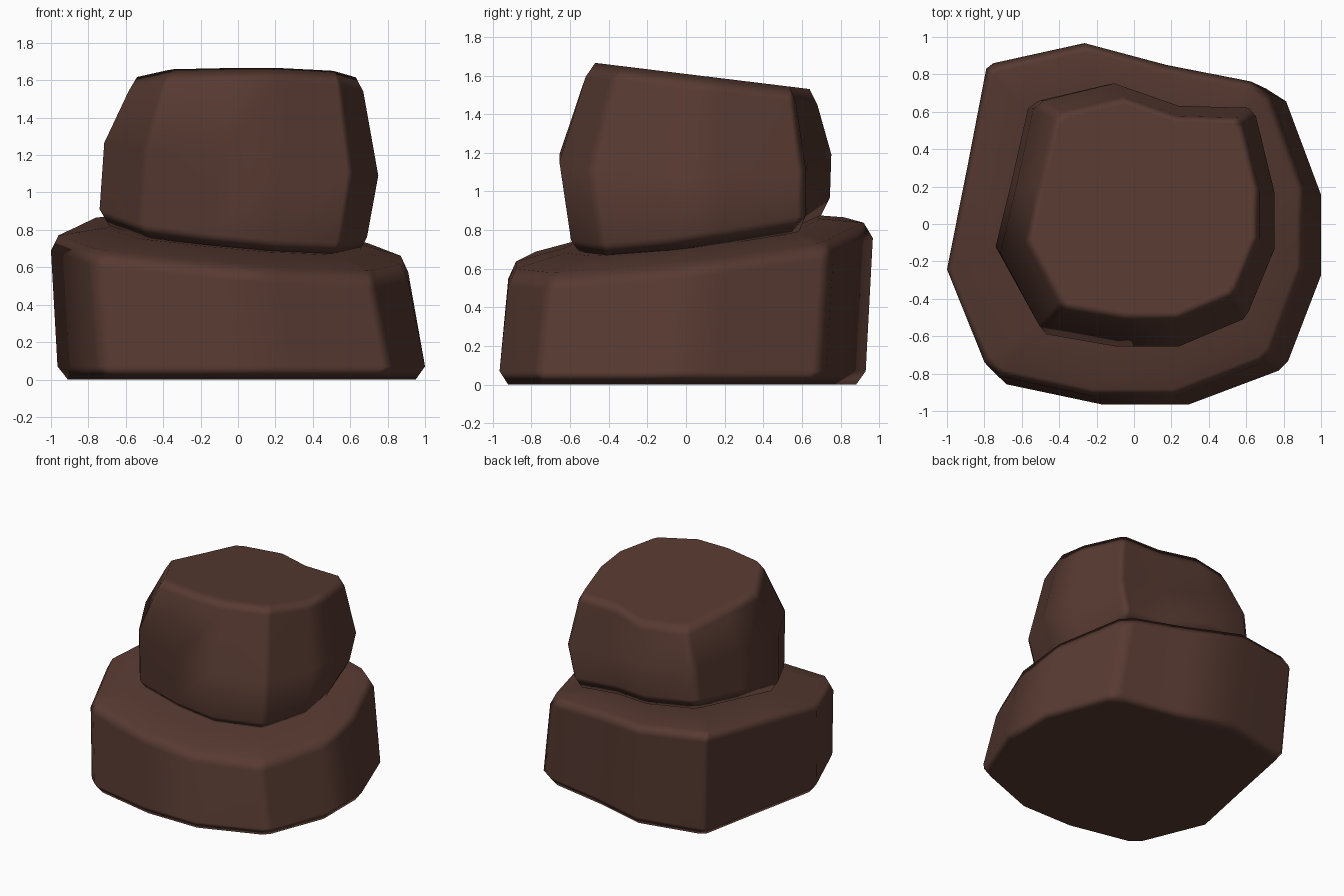
import bpy, bmesh

if "Cube" in bpy.data.objects:
    bpy.data.objects.remove(bpy.data.objects["Cube"])

brown = bpy.data.materials.new("dark brown stone")
brown.diffuse_color = (0.095, 0.042, 0.031, 1)
brown.use_nodes = True
brown.node_tree.nodes["Principled BSDF"].inputs["Base Color"].default_value = brown.diffuse_color


def make_rock(name, outline, rings):
    """Loft one outline through rings of (x0, x1, y0, y1, z, slope x, slope y)."""
    xs, ys = zip(*outline)
    ox, oy = min(xs), min(ys)
    w, d = max(xs) - ox, max(ys) - oy
    bm = bmesh.new()
    loops = []
    for x0, x1, y0, y1, z, sx, sy in rings:
        loop = []
        for px, py in outline:
            x = x0 + (px - ox) / w * (x1 - x0)
            y = y0 + (py - oy) / d * (y1 - y0)
            loop.append(bm.verts.new((x, y, z + sx * x + sy * y)))
        loops.append(loop)
    n = len(outline)
    for a, b in zip(loops, loops[1:]):
        for i in range(n):
            j = (i + 1) % n
            bm.faces.new((a[i], a[j], b[j], b[i]))
    bm.faces.new(loops[0][::-1])
    bm.faces.new(loops[-1])
    bmesh.ops.recalc_face_normals(bm, faces=bm.faces)
    for f in bm.faces:
        f.smooth = True
    mesh = bpy.data.meshes.new(name)
    bm.to_mesh(mesh)
    bm.free()
    mesh.materials.append(brown)
    ob = bpy.data.objects.new(name, mesh)
    bpy.context.collection.objects.link(ob)
    # Large faces stay flat, the narrow chamfers blend
    ob.modifiers.new("face weighting", 'WEIGHTED_NORMAL').weight = 90
    return ob


# Wide bottom rock with a tilted, slightly domed top
make_rock("lower_rock", [
    (-1, -.27), (-.79, -.78), (-.71, -.855), (-.19, -.965), (.28, -.965),
    (.77, -.78), (.82, -.73), (1, -.26), (1, .18), (.81, .69), (.70, .76),
    (.23, .85), (-.23, .97), (-.74, .86), (-.78, .83), (-.89, .27)], [
    (-.91, .95, -.92, .88, 0, 0, 0),
    (-.965, 1, -.965, .93, .07, 0, 0),
    (-1, .91, -.92, .967, .63, -.085, .11),
    (-.96, .87, -.88, .92, .715, -.085, .11),
    (-.70, .65, -.62, .70, .765, -.09, .11)])

# Smaller rock on top, bulging in the middle, top tilted to the back
make_rock("upper_rock", [
    (-.74, -.15), (-.53, -.53), (-.49, -.58), (-.11, -.645), (.23, -.645),
    (.58, -.5), (.61, -.46), (.75, -.13), (.75, .18), (.65, .58), (.61, .625),
    (.23, .635), (-.12, .755), (-.5, .665), (-.56, .62), (-.65, .22)], [
    (-.69, .65, -.54, .70, .765, -.105, .14),
    (-.74, .69, -.595, .745, .85, -.105, .14),
    (-.715, .75, -.655, .752, 1.18, -.12, 0),
    (-.585, .67, -.52, .68, 1.53, 0, -.12),
    (-.54, .63, -.47, .64, 1.608, 0, -.122)])
